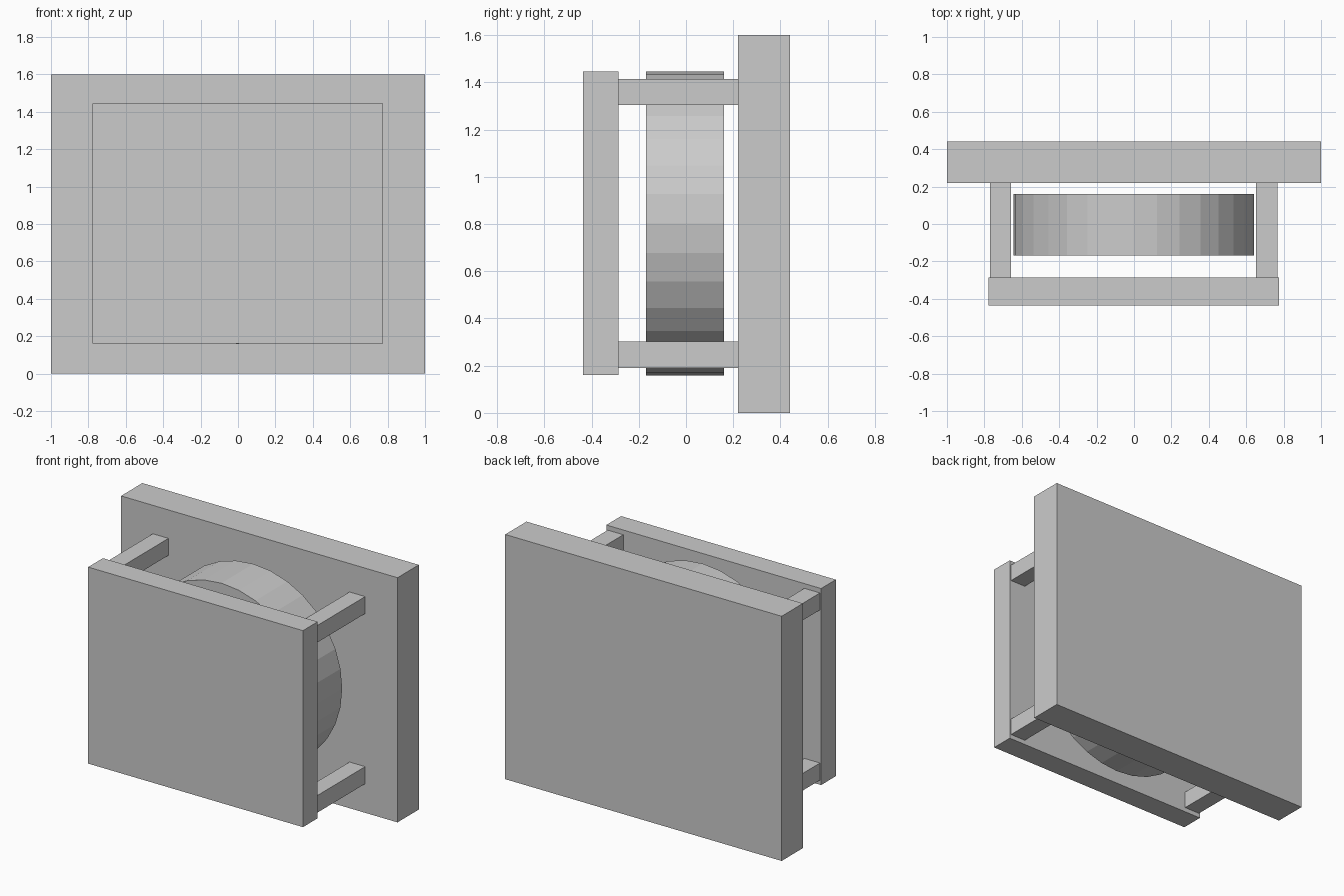
import bpy
from math import pi

if "Cube" in bpy.data.objects:
    bpy.data.objects.remove(bpy.data.objects["Cube"])


def box(name, x, y, z):
    """Box from (min, max) ranges on each axis."""
    bpy.ops.mesh.primitive_cube_add(size=1, location=[sum(r) / 2 for r in (x, y, z)])
    ob = bpy.context.object
    ob.name = name
    ob.scale = [r[1] - r[0] for r in (x, y, z)]
    bpy.ops.object.transform_apply(location=False, rotation=False, scale=True)
    return ob


# Large back plate and smaller front plate
box("back_plate", (-1, 1), (0.22, 0.44), (0, 1.6))
box("front_plate", (-0.778, 0.776), (-0.437, -0.285), (0.16, 1.445))

# Four spacer posts joining the plates
for side, x in (("left", (-0.77, -0.657)), ("right", (0.653, 0.766))):
    for level, z in (("lower", (0.19, 0.302)), ("upper", (1.303, 1.414))):
        box(f"{level}_{side}_post", x, (-0.285, 0.22), z)

# Faceted drum held between the plates
bpy.ops.mesh.primitive_cylinder_add(vertices=32, radius=0.643, depth=0.33,
                                    location=(-0.002, -0.004, 0.802),
                                    rotation=(pi / 2, 0, 0))
bpy.context.object.name = "drum"
